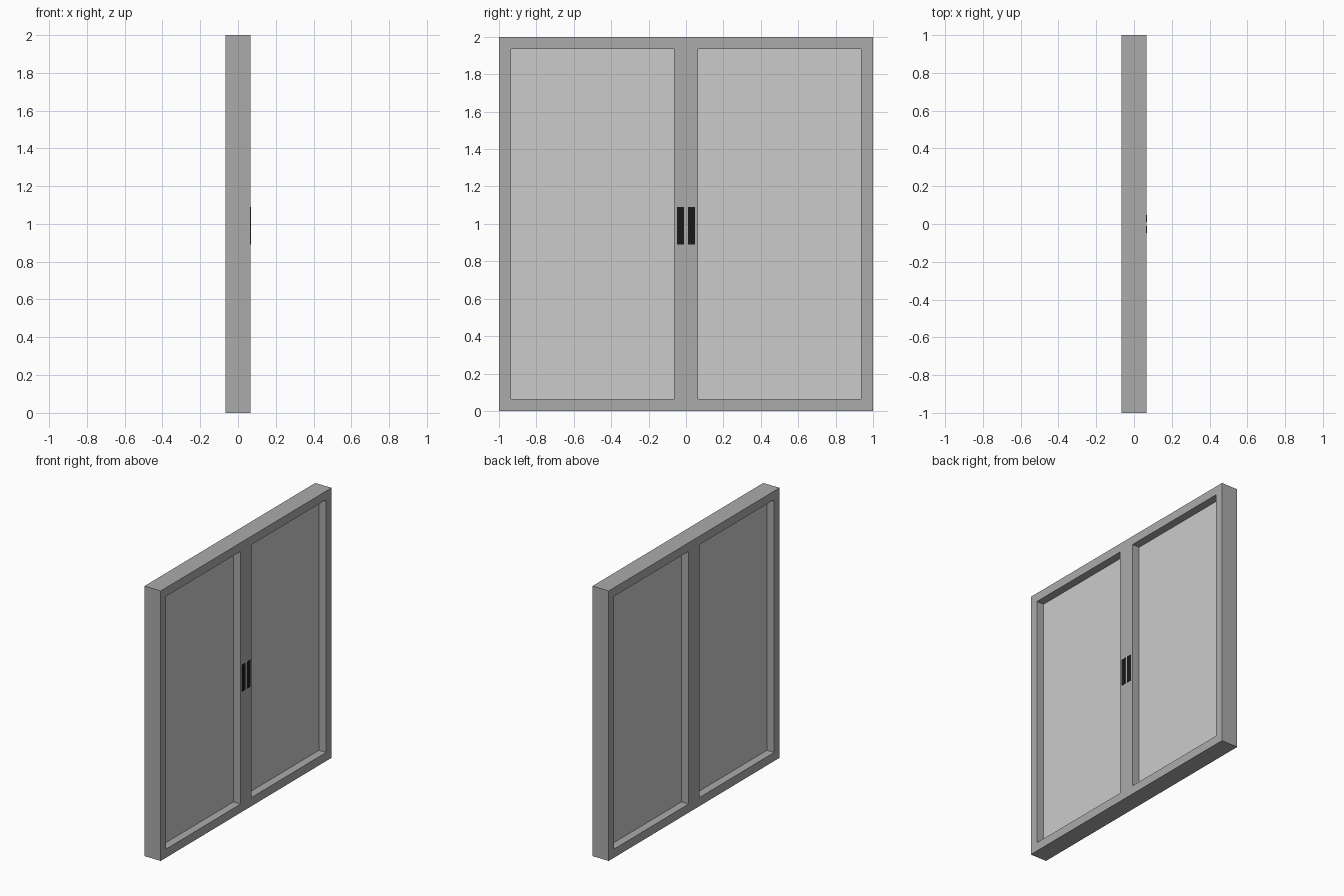
import bpy, bmesh

if "Cube" in bpy.data.objects:
    bpy.data.objects.remove(bpy.data.objects["Cube"])

W = 0.064      # frame bar width
D = 0.067      # half depth of the frame
P = 0.008      # half thickness of the panes


def material(name, value):
    m = bpy.data.materials.new(name)
    m.diffuse_color = (value, value, value, 1)
    m.use_nodes = True
    m.node_tree.nodes["Principled BSDF"].inputs["Base Color"].default_value = m.diffuse_color
    return m


def finish(name, bm, mat=None):
    me = bpy.data.meshes.new(name)
    bm.normal_update()
    bm.to_mesh(me)
    bm.free()
    ob = bpy.data.objects.new(name, me)
    bpy.context.collection.objects.link(ob)
    if mat:
        me.materials.append(mat)
    return ob


def box(name, x0, x1, y0, y1, z0, z1, mat=None):
    bm = bmesh.new()
    bmesh.ops.create_cube(bm, size=1)
    for v in bm.verts:
        v.co.x = x1 if v.co.x > 0 else x0
        v.co.y = y1 if v.co.y > 0 else y0
        v.co.z = z1 if v.co.z > 0 else z0
    return finish(name, bm, mat)


frame_grey = material("frame_grey", 0.41)
black = material("handle_black", 0.01)

# One-piece frame: a grid of cells with the two openings left out, extruded in x
ys = [-1, -1 + W, -W, W, 1 - W, 1]
zs = [0, W, 2 - W, 2]
bm = bmesh.new()
grid = [[bm.verts.new((-D, y, z)) for z in zs] for y in ys]
for i in range(5):
    for j in range(3):
        if j == 1 and i in (1, 3):
            continue
        bm.faces.new((grid[i][j], grid[i][j + 1], grid[i + 1][j + 1], grid[i + 1][j]))
ext = bmesh.ops.extrude_face_region(bm, geom=bm.faces[:], use_keep_orig=True)
for v in ext["geom"]:
    if isinstance(v, bmesh.types.BMVert):
        v.co.x = D
bmesh.ops.recalc_face_normals(bm, faces=bm.faces[:])
finish("door_frame", bm, frame_grey)

# Recessed panes and flat handle plates, mirrored left and right
for side, s in (("left", -1), ("right", 1)):
    y0, y1 = sorted((s * W, s * (1 - W)))
    box("pane_" + side, -P, P, y0, y1, W, 2 - W)
    y0, y1 = sorted((s * 0.01, s * 0.048))
    box("handle_" + side, D - 0.004, D + 0.0015, y0, y1, 0.89, 1.09, black)
